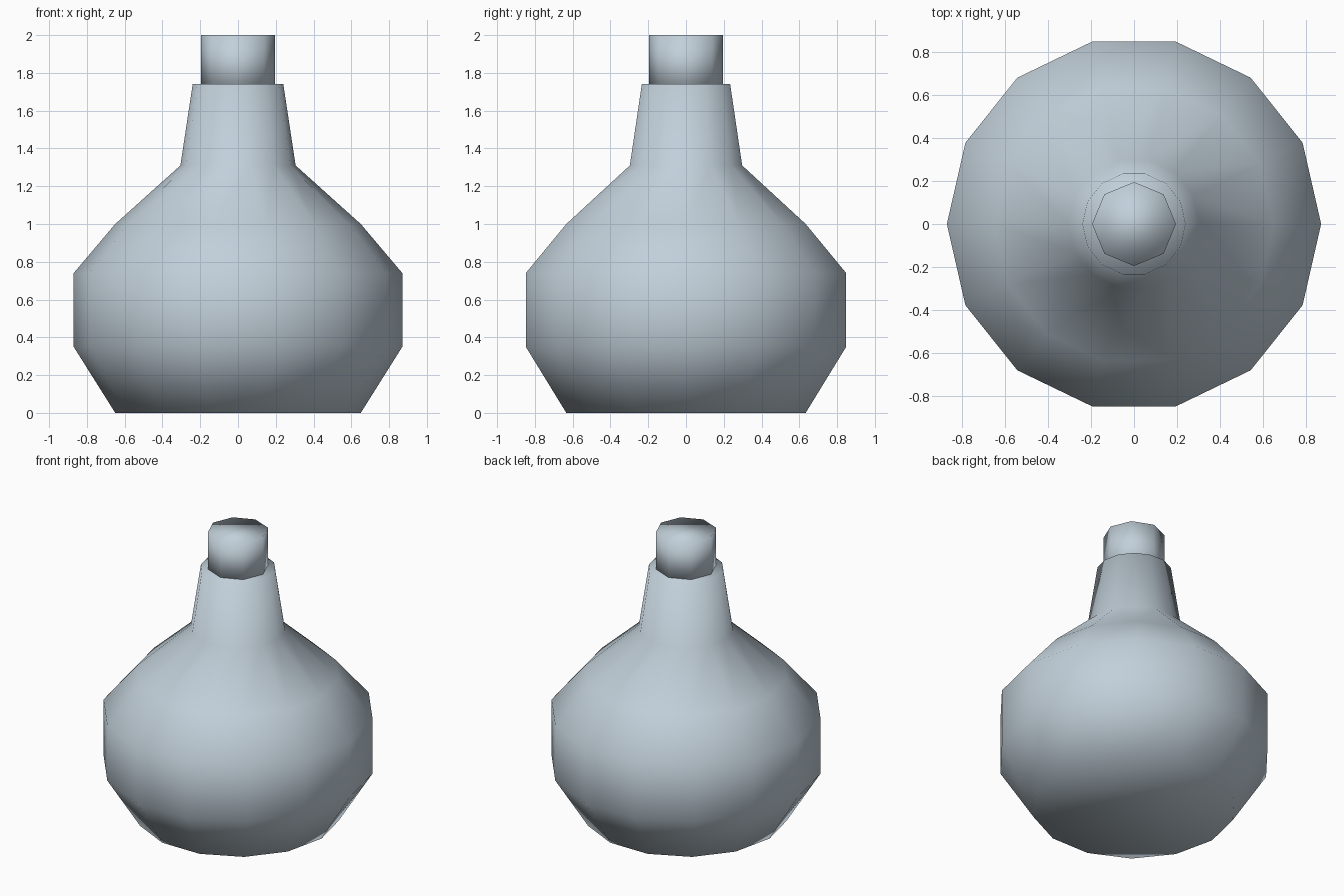
import bpy
import bmesh
from math import cos, sin, tau

cube = bpy.data.objects.get("Cube")
if cube:
    bpy.data.objects.remove(cube, do_unlink=True)


def make_material(name, rgb):
    colour = (*rgb, 1)
    mat = bpy.data.materials.new(name)
    mat.use_nodes = True
    mat.diffuse_color = colour
    mat.node_tree.nodes["Principled BSDF"].inputs["Base Color"].default_value = colour
    return mat


def turned_part(name, profile, sides, mat):
    """Closed turned solid from (radius, height) points, listed bottom to top."""
    bm = bmesh.new()
    rings = []
    for radius, height in profile:
        angles = [tau * i / sides for i in range(sides)]
        rings.append([bm.verts.new((radius * cos(a), radius * sin(a), height))
                      for a in angles])
    for low, high in zip(rings, rings[1:]):
        for i in range(sides):
            j = (i + 1) % sides
            bm.faces.new((low[i], low[j], high[j], high[i]))
    bm.faces.new(rings[0][::-1])
    bm.faces.new(rings[-1])
    for face in bm.faces:
        face.smooth = True
    mesh = bpy.data.meshes.new(name)
    bm.to_mesh(mesh)
    bm.free()
    mesh.materials.append(mat)
    obj = bpy.data.objects.new(name, mesh)
    bpy.context.collection.objects.link(obj)
    return obj


blue_grey = make_material("pale blue grey", (0.54, 0.63, 0.70))

# Round-bellied flask with a tapered neck
flask_profile = [(0.65, 0), (0.87, 0.35), (0.87, 0.74),
                 (0.65, 1.0), (0.305, 1.31), (0.24, 1.74)]
turned_part("flask_body", flask_profile, 14, blue_grey)

# Eight-sided stopper seated in the neck
turned_part("stopper", [(0.195, 1.7), (0.195, 2.0)], 8, blue_grey)
